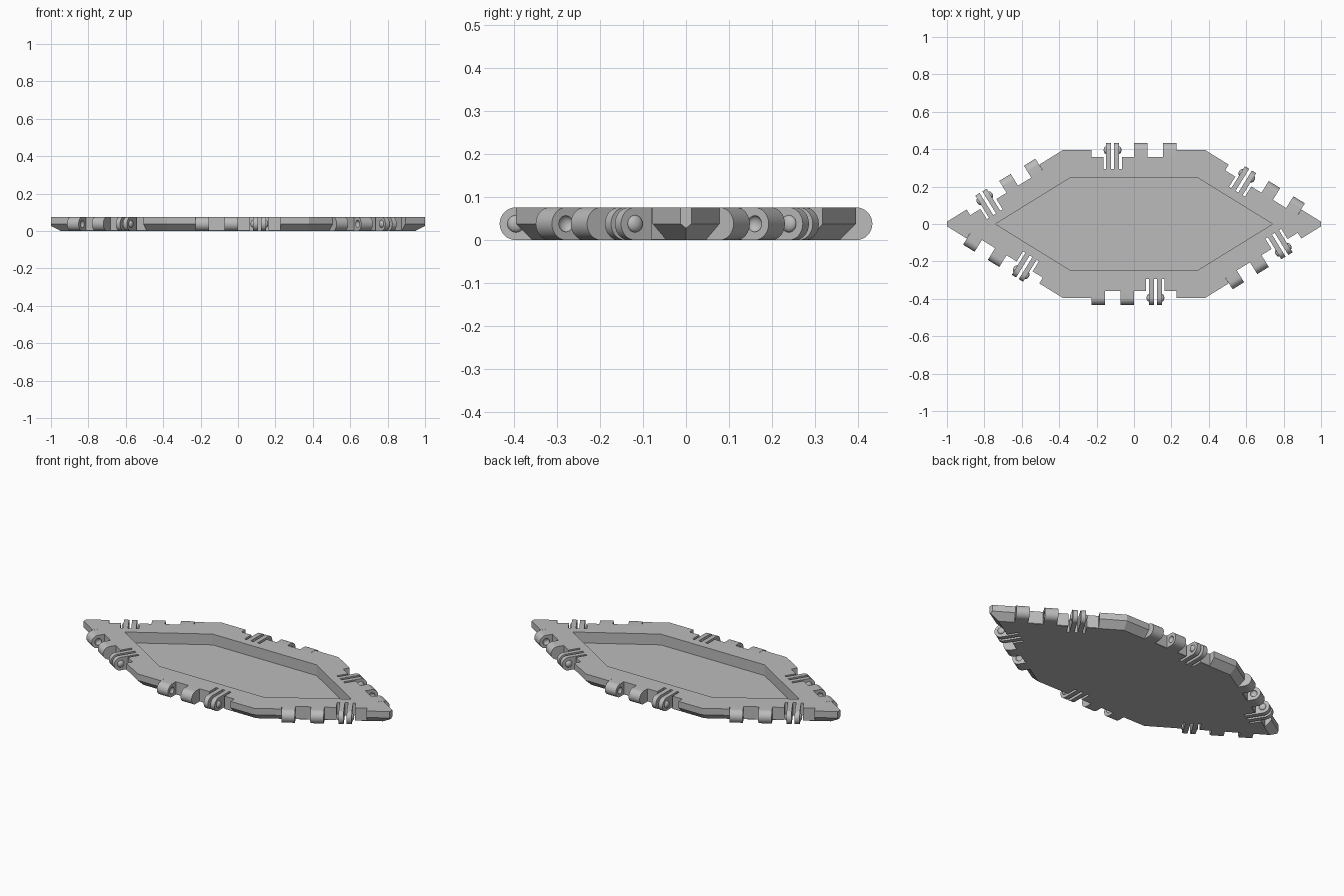
import bpy, bmesh, math
from mathutils import Matrix, Vector

if "Cube" in bpy.data.objects:
    bpy.data.objects.remove(bpy.data.objects["Cube"])

SLOPE = math.atan(0.618)       # slant of the four pointed sides
HALF, TIP = 0.395, 1.02        # half depth, and tip before trimming
THICK = 0.076
RAD = THICK / 2

grey = bpy.data.materials.new("plain_grey")
grey.use_nodes = True
grey.diffuse_color = (0.5, 0.5, 0.5, 1)
grey.node_tree.nodes["Principled BSDF"].inputs["Base Color"].default_value = (0.5, 0.5, 0.5, 1)


def make_object(name, bm):
    bmesh.ops.recalc_face_normals(bm, faces=bm.faces)
    mesh = bpy.data.meshes.new(name)
    bm.to_mesh(mesh)
    bm.free()
    mesh.materials.append(grey)
    obj = bpy.data.objects.new(name, mesh)
    bpy.context.collection.objects.link(obj)
    return obj


def activate(obj):
    bpy.ops.object.select_all(action='DESELECT')
    obj.select_set(True)
    bpy.context.view_layer.objects.active = obj


def cut(obj, cutter):
    cutter.hide_render = True
    mod = obj.modifiers.new("cut", 'BOOLEAN')
    mod.operation = 'DIFFERENCE'
    mod.solver = 'EXACT'
    mod.object = cutter
    activate(obj)
    bpy.ops.object.modifier_apply(modifier=mod.name)
    bpy.data.objects.remove(cutter)


def prism(bm, points, shift):
    """Sweep a closed polygon along a vector."""
    start = [bm.verts.new(p) for p in points]
    end = [bm.verts.new(Vector(p) + shift) for p in points]
    bm.faces.new(start)
    bm.faces.new(end[::-1])
    for i in range(len(points)):
        bm.faces.new((start[i - 1], start[i], end[i], end[i - 1]))


def outline(inset):
    """Six-sided outline, clockwise from the -x tip."""
    h = HALF - inset
    t = TIP - inset / math.sin(SLOPE)
    c = t - h / math.tan(SLOPE)
    return [(-t, 0), (-c, h), (c, h), (t, 0), (c, -h), (-c, -h)]


# Frames along each side: local x along the side, local y outward
frames = []
corners = [Vector((x, y, 0)) for x, y in outline(0)]
for i, a in enumerate(corners):
    b = corners[(i + 1) % 6]
    d = b - a
    frames.append(Matrix.Translation((a + b) / 2) @ Matrix.Rotation(math.atan2(d.y, d.x), 4, 'Z'))


def on_sides(name, build):
    """Repeat one local piece on all six sides as a single mesh."""
    bm = bmesh.new()
    for frame in frames:
        old = set(bm.verts)
        build(bm)
        bmesh.ops.transform(bm, matrix=frame, verts=[v for v in bm.verts if v not in old])
    return make_object(name, bm)


# Tray body: chamfered underside, vertical rim, sunken floor
bm = bmesh.new()
rings = []
for inset, z in ((RAD, 0), (0, RAD), (0, THICK), (0.147, THICK), (0.147, 0.0125)):
    rings.append([bm.verts.new((x, y, z)) for x, y in outline(inset)])
for low, high in zip(rings, rings[1:]):
    for i in range(6):
        bm.faces.new((low[i - 1], low[i], high[i], high[i - 1]))
bm.faces.new(rings[0])
bm.faces.new(rings[-1])
for s in (-1, 1):              # trim the sharp tips
    bmesh.ops.bisect_plane(bm, geom=bm.verts[:] + bm.edges[:] + bm.faces[:],
                           plane_co=(s, 0, 0), plane_no=(s, 0, 0), clear_outer=True)
    bmesh.ops.holes_fill(bm, edges=[e for e in bm.edges if e.is_boundary])
tray = make_object("tray_body", bm)

# Hinge recess on every side, deeper where the clip springs
EDGE = 0.228
SLOT_A, SLOT_B = -0.164, -0.064


def recess(bm):
    deep, shallow, out = -0.1, -0.036, 0.06
    pts = [(-EDGE, out), (-EDGE, shallow), (SLOT_A, shallow), (SLOT_A, deep),
           (SLOT_B, deep), (SLOT_B, shallow), (EDGE, shallow), (EDGE, out)]
    prism(bm, [(x, y, -0.05) for x, y in pts], Vector((0, 0, 0.2)))


cut(tray, on_sides("recess_cutter", recess))


def tab(bm, x0, x1, root):
    """Round-ended block running from the body to the hinge axis."""
    pts = [(x0, root, 0), (x0, root, THICK)]
    for i in range(17):
        a = math.pi * (0.5 - i / 16)
        pts.append((x0, RAD * math.cos(a), RAD + RAD * math.sin(a)))
    prism(bm, pts, Vector((x1 - x0, 0, 0)))


def ball(bm, x, half_width, radius):
    m = Matrix.Translation((x, 0, RAD)) @ Matrix.Diagonal((half_width, radius, radius, 1))
    turn = Matrix.Rotation(math.pi / 2, 4, 'Y')
    bmesh.ops.create_uvsphere(bm, u_segments=20, v_segments=12, radius=1, matrix=m @ turn)


# Solid knuckles with dimples facing each other
KNUCKLES = ((0.0, 0.072), (0.155, 0.227))


def knuckle_pair(bm):
    for x0, x1 in KNUCKLES:
        tab(bm, x0, x1, -0.05)


def dimples(bm):
    ball(bm, KNUCKLES[0][1], 0.013, 0.019)
    ball(bm, KNUCKLES[1][0], 0.013, 0.019)


knuckles = on_sides("hinge_knuckles", knuckle_pair)
cut(knuckles, on_sides("dimple_cutter", dimples))


# Springy clip fingers with rounded snap bumps
def finger_pair(bm):
    for x0, x1 in ((-0.15, -0.123), (-0.106, -0.079)):
        tab(bm, x0, x1, -0.11)


def bumps(bm):
    ball(bm, -0.15, 0.012, 0.02)
    ball(bm, -0.079, 0.012, 0.02)


fingers = on_sides("clip_fingers", finger_pair)
snap_bumps = on_sides("snap_bumps", bumps)

for obj in (knuckles, fingers, snap_bumps):
    activate(obj)
    bpy.ops.object.shade_smooth_by_angle(angle=math.radians(30))
